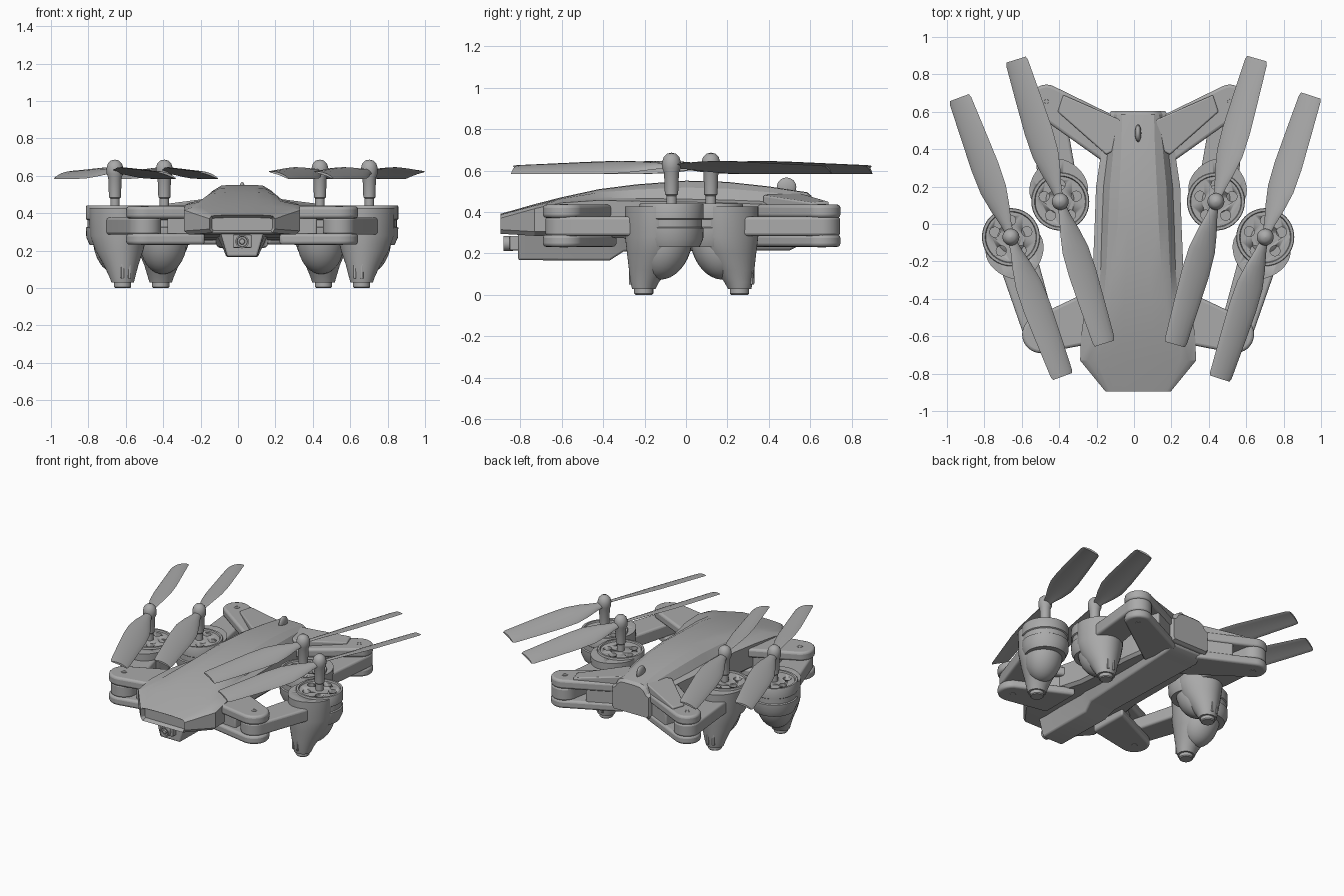
import bpy, bmesh, math
from mathutils import Vector, Matrix

if "Cube" in bpy.data.objects:
    bpy.data.objects.remove(bpy.data.objects["Cube"])

CX = 0.022  # centre line of the airframe
GREY = bpy.data.materials.new("airframe grey")
GREY.diffuse_color = (0.4, 0.4, 0.4, 1)
GREY.use_nodes = True
GREY.node_tree.nodes["Principled BSDF"].inputs["Base Color"].default_value = GREY.diffuse_color


def finish(name, bm, mirror=False, bevel=0.0, cutter=None, angle=35, x=CX):
    """Turn a bmesh into a shaded object with optional bevel, cut and mirror."""
    bmesh.ops.recalc_face_normals(bm, faces=bm.faces)
    me = bpy.data.meshes.new(name)
    bm.to_mesh(me)
    bm.free()
    me.materials.append(GREY)
    ob = bpy.data.objects.new(name, me)
    bpy.context.collection.objects.link(ob)
    ob.location.x = x
    bpy.ops.object.select_all(action='DESELECT')
    ob.select_set(True)
    bpy.context.view_layer.objects.active = ob
    bpy.ops.object.shade_smooth_by_angle(angle=math.radians(angle))
    if bevel:
        m = ob.modifiers.new("bevel", 'BEVEL')
        m.width, m.segments, m.limit_method = bevel, 3, 'ANGLE'
        m.angle_limit = math.radians(40)
    if cutter:
        m = ob.modifiers.new("holes", 'BOOLEAN')
        m.operation, m.object, m.solver = 'DIFFERENCE', cutter, 'EXACT'
    if mirror:
        m = ob.modifiers.new("mirror", 'MIRROR')
        m.use_mirror_merge = False
    return ob


def loft(bm, rings):
    """Skin rings of equal length and cap both ends; returns the first cap."""
    vs = [[bm.verts.new(p) for p in r] for r in rings]
    n = len(vs[0])
    for a, b in zip(vs, vs[1:]):
        for i in range(n):
            bm.faces.new((a[i], a[(i + 1) % n], b[(i + 1) % n], b[i]))
    bm.faces.new(vs[-1])
    return bm.faces.new(vs[0][::-1])


def prism(name, pts, z0, z1, bevel=0.012, slope=0.0):
    """Mirrored plate from an outline; its top may fall away outwards."""
    bm = bmesh.new()
    x0 = min(p[0] for p in pts)
    loft(bm, [[(x, y, z0) for x, y in pts],
              [(x, y, z1 - slope * (x - x0)) for x, y in pts]])
    return finish(name, bm, True, bevel)


def arc(c, r, a0, a1, n=16):
    return [(c[0] + r * math.cos(math.radians(a0 + (a1 - a0) * i / n)),
             c[1] + r * math.sin(math.radians(a0 + (a1 - a0) * i / n))) for i in range(n + 1)]


def revolve(bm, profile, centre, n=40):
    rings = []
    for r, z in profile:
        r = max(r, 0.0005)
        rings.append([(centre[0] + r * math.cos(2 * math.pi * i / n),
                       centre[1] + r * math.sin(2 * math.pi * i / n), z) for i in range(n)])
    loft(bm, rings)


# Main shell: y, top half width, shoulder half width, half width, top z, shoulder z, bottom z
SHELL = [(-.895, .13, .165, .175, .388, .384, .295), (-.73, .16, .27, .31, .435, .43, .285),
         (-.6, .155, .235, .305, .468, .458, .285), (-.42, .145, .215, .28, .507, .47, .28),
         (-.24, .125, .2, .242, .53, .466, .27), (0, .11, .193, .232, .548, .462, .26),
         (.2, .1, .185, .225, .542, .458, .255), (.4, .09, .16, .195, .52, .45, .255),
         (.585, .085, .13, .155, .492, .44, .26), (.605, .075, .12, .145, .475, .43, .27)]
bm = bmesh.new()
rings = []
for y, wt, ws, w, zt, zs, zb in SHELL:
    half = [(wt * .5, zt + .003), (wt, zt), (wt + .6 * (ws - wt), zt - .35 * (zt - zs)),
            (ws, zs), (w, zs - .014), (w, zb + .02), (.92 * w, zb)]
    rings.append([(x, y, z) for x, z in half] + [(-x, y, z) for x, z in reversed(half)])
nose = loft(bm, rings)
bmesh.ops.recalc_face_normals(bm, faces=bm.faces)
bmesh.ops.inset_region(bm, faces=[nose], thickness=.014, depth=0)
bmesh.ops.translate(bm, verts=nose.verts, vec=(0, .03, 0))
finish("body_shell", bm, angle=25)

# Belly housing: y, bottom half width, top half width, bottom z
bm = bmesh.new()
loft(bm, [[(b, y, z), (t, y, .31), (-t, y, .31), (-b, y, z)] for y, b, t, z in
          [(-.81, .08, .12, .168), (-.37, .085, .13, .165), (-.3, .1, .15, .21),
           (.5, .13, .17, .215), (.57, .115, .15, .25)]])
finish("belly_housing", bm, bevel=.01)

# Camera block and lens rings
bm = bmesh.new()
loft(bm, [[(-.05, y, .215), (.05, y, .215), (.05, y, .285), (-.05, y, .285)] for y in (-.85, -.79)])
finish("camera_block", bm, bevel=.006)
bm = bmesh.new()
revolve(bm, [(.036, -.01), (.036, .035), (.028, .035), (.026, .02), (.016, .02), (.013, .03), (0, .032)], (0, 0), 28)
bm.transform(Matrix.Translation((0, -.845, .248)) @ Matrix.Rotation(math.pi / 2, 4, 'X'))
finish("camera_lens", bm)

# Small rounded fin on the rear deck
bm = bmesh.new()
bmesh.ops.create_uvsphere(bm, u_segments=20, v_segments=12, radius=1)
bm.transform(Matrix.Translation((0, .485, .52)) @ Matrix.Diagonal((.017, .047, .046, 1)))
finish("top_fin", bm)

# Hinge brackets: upper fork, lower fork and solid root
FRONT_HINGE, REAR_HINGE = (.52, -.59), (.49, .655)
front = [(.2, -.63)] + arc(FRONT_HINGE, .1, -100, 55) + [(.2, -.33)]
rear = [(.14, .3)] + arc(REAR_HINGE, .09, -40, 115) + [(.09, .56)]
for label, outline in (("front", front), ("rear", rear)):
    prism(label + "_bracket_upper", outline, .372, .436, .016)
    prism(label + "_bracket_lower", outline, .232, .29, .016)
prism("front_bracket_root", [(.2, -.61), (.4, -.63), (.4, -.49), (.2, -.35)], .25, .42)
prism("rear_bracket_root", [(.14, .32), (.37, .51), (.32, .66), (.09, .55)], .25, .42)
prism("rear_bracket_panel", [(.08, .42), (.17, .37), (.43, .6), (.4, .69), (.08, .55)],
      .41, .492, .008, slope=.13)

# Foot, motor and arm sets
PODS = {"front": (FRONT_HINGE, Vector((.68, -.07))), "rear": (REAR_HINGE, Vector((.416, .12)))}
N = 32
for label, (hinge, motor) in PODS.items():
    h = Vector(hinge)
    d = (h - motor).normalized()      # from the motor towards the hinge
    side = Vector((-d.y, d.x))

    def at(s, t, c=motor, d=d, side=side):
        p = c + d * s + side * t
        return (p.x, p.y)

    # Folding arm and hinge screw
    ang = math.degrees(math.atan2(d.y, d.x))
    prism(label + "_arm", arc(hinge, .088, ang - 90, ang + 90) + arc(motor, .108, ang + 90, ang + 270),
          .285, .377, .014)
    bm = bmesh.new()
    revolve(bm, [(.02, .229), (.02, .25), (.02, .438), (.012, .438), (.01, .432)], hinge, 16)
    finish(label + "_hinge_screw", bm, True)

    # Motor drum with a rim, side groove and vent holes in its top
    bm = bmesh.new()
    for k in range(5):
        a = 2 * math.pi * k / 5 + .3
        c = motor + Vector((math.cos(a), math.sin(a))) * .09
        revolve(bm, [(.027, .381), (.027, .5)], c, 16)
    holes = finish(label + "_hole_cutter", bm)
    holes.hide_render = True
    holes.hide_set(True)
    bm = bmesh.new()
    revolve(bm, [(.134, .43), (.138, .44), (.152, .44), (.155, .435), (.155, .368),
                 (.147, .363), (.147, .327), (.155, .322), (.153, .27), (.135, .23)], motor)
    finish(label + "_motor_drum", bm, True, cutter=holes)

    # Rounded bulb under the motor
    bm = bmesh.new()
    bmesh.ops.create_uvsphere(bm, u_segments=28, v_segments=16, radius=1)
    tilt = Matrix.Rotation(.3, 4, Vector((-side.x, -side.y, 0)))
    c = at(.03, 0)
    bm.transform(Matrix.Translation((c[0], c[1], .245)) @ tilt @ Matrix.Diagonal((.125, .125, .175, 1)))
    finish(label + "_motor_bulb", bm, True)

    # Tapered leg: z, shift along the arm, half length, half width, inner narrowing
    bm = bmesh.new()
    rings = []
    for z, s, a, b, k in [(.427, .09, .14, .184, .32), (.28, .085, .145, .18, .32), (.2, .092, .128, .142, .2),
                          (.12, .117, .094, .096, .1), (.06, .135, .068, .07, 0), (.028, .14, .056, .06, 0)]:
        ring = []
        for i in range(N):
            t = 2 * math.pi * i / N
            narrow = 1 - k * (math.cos(t) + 1) / 2
            ring.append(at(s + a * math.cos(t), b * narrow * math.sin(t)) + (z,))
        rings.append(ring)
    loft(bm, rings)
    finish(label + "_leg", bm, True, cutter=holes)
    bm = bmesh.new()
    revolve(bm, [(.04, 0), (.046, .006), (.046, .05)], Vector(at(.14, 0)), 24)
    finish(label + "_foot", bm, True)
    for k, t in enumerate((-.02, .02)):
        prism(f"{label}_leg_rib_{k + 1}",
              [at(.15, t - .008), at(.208, t - .008), at(.208, t + .008), at(.15, t + .008)], .05, .14, .005)

    # Propeller shaft and rounded hub cap
    bm = bmesh.new()
    revolve(bm, [(0, .41), (.025, .41), (.025, .478), (.032, .485), (.036, .59), (.044, .61), (.045, .64),
                 (.038, .665), (.022, .681), (0, .686)], motor, 28)
    finish(label + "_prop_shaft", bm, True)

# Propellers, all of one handedness: distance, half width, pitch in degrees, height
BLADE = [(.015, .022, 25, .62), (.08, .034, 26, .62), (.17, .058, 25, .618), (.27, .077, 23, .615),
         (.4, .08, 21, .612), (.6, .072, 20, .607), (.775, .064, 19, .603), (.795, .057, 19, .602)]
SETS = [("front_left", -1, "front", 20.3), ("front_right", 1, "front", 17.8),
        ("rear_left", -1, "rear", 17.3), ("rear_right", 1, "rear", 16)]
for label, sx, pod, turn in SETS:
    bm = bmesh.new()
    hub = PODS[pod][1]
    for half in (0, math.pi):
        rings = []
        for s, w, pitch, z in BLADE:
            p = -math.radians(pitch)
            ring = []
            for i in range(14):
                a = 2 * math.pi * i / 14
                u, v = w * math.cos(a), .0065 * math.sin(a) + .008 * math.sin(a) ** 2
                q = Vector((u * math.cos(p) + v * math.sin(p), s, -u * math.sin(p) + v * math.cos(p)))
                q = Matrix.Rotation(half - sx * math.radians(turn), 3, 'Z') @ q
                ring.append((q.x + sx * hub.x, q.y + hub.y, q.z + z))
            rings.append(ring)
        loft(bm, rings)
    finish(label + "_propeller", bm, angle=50)
